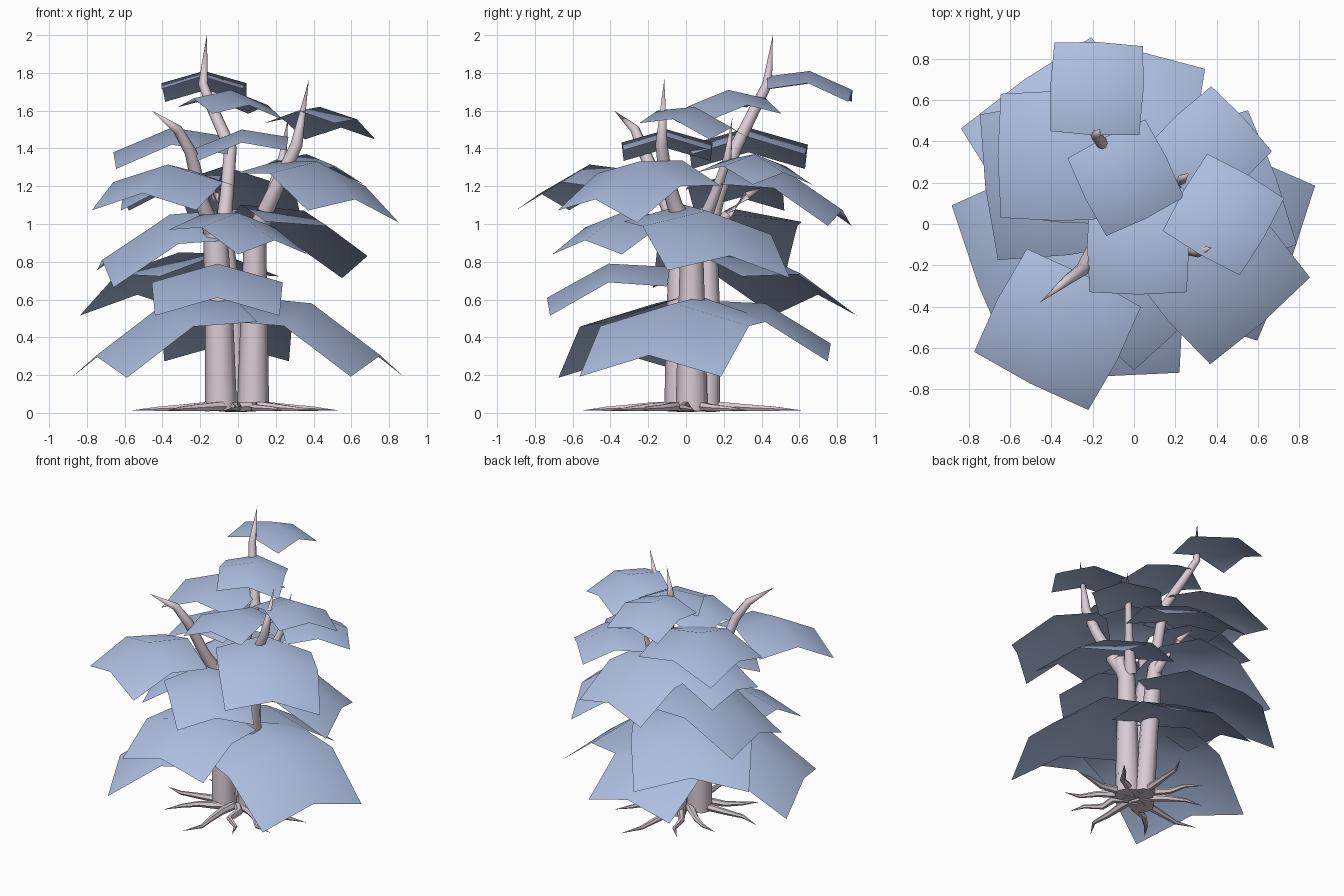
import bpy, bmesh, math, random
from mathutils import Vector

cube = bpy.data.objects.get("Cube")
if cube:
    bpy.data.objects.remove(cube, do_unlink=True)


def material(name, rgb):
    m = bpy.data.materials.new(name)
    m.use_nodes = True
    m.diffuse_color = (*rgb, 1)
    bsdf = next(n for n in m.node_tree.nodes if n.type == 'BSDF_PRINCIPLED')
    bsdf.inputs["Base Color"].default_value = (*rgb, 1)
    bsdf.inputs["Roughness"].default_value = 0.9
    return m


LEAF = material("pale_blue_foliage", (0.42, 0.52, 0.75))
BARK = material("pale_pink_bark", (0.70, 0.60, 0.66))


def finish(bm, name, mat, angle):
    me = bpy.data.meshes.new(name)
    bm.to_mesh(me)
    bm.free()
    me.materials.append(mat)
    ob = bpy.data.objects.new(name, me)
    bpy.context.scene.collection.objects.link(ob)
    bpy.ops.object.select_all(action='DESELECT')
    ob.select_set(True)
    bpy.context.view_layer.objects.active = ob
    bpy.ops.object.shade_smooth_by_angle(angle=math.radians(angle))
    return ob


def canopy_sheet(name, x, y, z, hu, hv, azimuth, tilt, side=0.0):
    """Domed 3x3 square sheet that drops by `tilt` towards its azimuth."""
    a = math.radians(azimuth)
    out = Vector((math.cos(a), math.sin(a), 0))
    across = Vector((-out.y, out.x, 0))
    bm = bmesh.new()
    grid = []
    for i in (-1, 0, 1):
        row = []
        for j in (-1, 0, 1):
            bulge = 1.05 if i * j == 0 else 1.0
            u, v = i * hu * bulge, j * hv * bulge
            drop = 0.3 * hv * (i * i + j * j)
            p = Vector((x, y, z - drop - tilt * u + side * v)) + out * u + across * v
            row.append(bm.verts.new(p))
        grid.append(row)
    for i in range(2):
        for j in range(2):
            bm.faces.new((grid[i][j], grid[i + 1][j], grid[i + 1][j + 1], grid[i][j + 1]))
    return finish(bm, name, LEAF, 60)


def limb(name, path, sides=8):
    """Tapered tube through (x, y, z, radius) points; radius 0 makes a tip."""
    pts = [Vector(p[:3]) for p in path]
    bm = bmesh.new()
    rings = []
    for k, p in enumerate(pts):
        t = (pts[min(k + 1, len(pts) - 1)] - pts[max(k - 1, 0)]).normalized()
        ref = Vector((0, 1, 0)) if abs(t.z) > 0.6 else Vector((0, 0, 1))
        a = t.cross(ref).normalized()
        b = t.cross(a)
        r = path[k][3]
        if r == 0:
            rings.append([bm.verts.new(p)])
            continue
        rings.append([bm.verts.new(p + a * r * math.cos(2 * math.pi * s / sides)
                                   + b * r * math.sin(2 * math.pi * s / sides))
                      for s in range(sides)])
    for lo, hi in zip(rings, rings[1:]):
        for s in range(sides):
            n = (s + 1) % sides
            if len(hi) == 1:
                bm.faces.new((lo[s], lo[n], hi[0]))
            else:
                bm.faces.new((lo[s], lo[n], hi[n], hi[s]))
    bm.faces.new(rings[0])
    if len(rings[-1]) > 1:
        bm.faces.new(rings[-1])
    bmesh.ops.recalc_face_normals(bm, faces=bm.faces)
    return finish(bm, name, BARK, 50)


# Canopy sheets: x, y, z, half length, half width, azimuth, tilt, side tilt
SHEETS = [
    # lowest tier
    ("low_right", 0.39, -0.06, 0.58, 0.37, 0.40, -20.5, 0.40),
    ("low_left", -0.39, -0.16, 0.58, 0.37, 0.41, 201, 0.40),
    ("low_back", -0.06, 0.42, 0.58, 0.33, 0.33, 90, 0.33),
    # second tier
    ("second_front", -0.11, -0.41, 0.79, 0.31, 0.33, 270, 0.25),
    ("second_back", -0.31, 0.38, 0.85, 0.37, 0.385, 125, 0.28),
    # third tier
    ("third_front", 0.0, -0.34, 1.06, 0.26, 0.26, -45, 0.25),
    ("third_left", -0.36, 0.22, 1.05, 0.345, 0.355, 187, 0.37, -0.13),
    ("third_right", 0.35, 0.11, 1.07, 0.34, 0.345, 20, 0.38, -0.06),
    # fourth tier
    ("fourth_front_left", -0.37, -0.51, 1.315, 0.28, 0.31, 243, 0.20),
    ("fourth_front_right", 0.42, -0.25, 1.33, 0.29, 0.32, -49, 0.34, -0.1),
    ("fourth_back", -0.01, 0.53, 1.28, 0.29, 0.30, 78, 0.38),
    ("fourth_left", -0.35, 0.26, 1.27, 0.25, 0.24, 175, 0.22),
    # upper tier
    ("upper_left", -0.35, 0.33, 1.51, 0.295, 0.30, 180, 0.13),
    ("upper_front", 0.02, -0.10, 1.50, 0.235, 0.23, 180, 0.12),
    ("upper_back_right", 0.363, 0.363, 1.37, 0.215, 0.215, 43, 0.15),
    # crown
    ("crown_right", 0.433, 0.046, 1.62, 0.215, 0.215, 60, 0.20),
    ("crown_middle", -0.04, 0.224, 1.71, 0.21, 0.21, 26.5, 0.08, 0.08),
    ("crown_back", -0.18, 0.655, 1.81, 0.215, 0.215, 87.5, 0.16),
]
for s in SHEETS:
    canopy_sheet(s[0] + "_leaf_sheet", *s[1:])

# Trunks
limb("left_trunk", [(-0.09, -0.03, 0.01, 0.085), (-0.10, -0.03, 0.5, 0.075),
                    (-0.12, -0.02, 0.95, 0.065), (-0.15, -0.05, 1.05, 0.04)])
limb("right_trunk", [(0.08, 0.03, 0.01, 0.085), (0.085, 0.03, 0.5, 0.072),
                     (0.09, 0.03, 0.9, 0.06), (0.13, 0.0, 1.05, 0.045)])
limb("back_trunk", [(0.0, 0.11, 0.01, 0.07), (-0.03, 0.12, 0.5, 0.062),
                    (-0.08, 0.11, 0.92, 0.055), (-0.07, 0.14, 1.05, 0.042)])

# Branches ending in pointed tips
BRANCHES = [
    ("front_left", [(-0.13, -0.03, 0.95, 0.05), (-0.19, -0.11, 1.12, 0.036),
                    (-0.25, -0.22, 1.38, 0.033), (-0.32, -0.27, 1.50, 0.026),
                    (-0.455, -0.38, 1.60, 0)]),
    ("tallest", [(-0.08, 0.12, 0.95, 0.045), (-0.06, 0.17, 1.15, 0.036),
                 (-0.04, 0.26, 1.40, 0.034), (-0.13, 0.36, 1.60, 0.03),
                 (-0.185, 0.43, 1.74, 0.026), (-0.165, 0.46, 2.0, 0)]),
    ("right", [(0.10, 0.02, 0.95, 0.055), (0.16, -0.06, 1.10, 0.042),
               (0.24, -0.11, 1.27, 0.036), (0.31, -0.13, 1.42, 0.032),
               (0.375, -0.115, 1.765, 0)]),
    ("back_right", [(0.08, 0.06, 0.93, 0.045), (0.17, 0.15, 1.15, 0.028),
                    (0.235, 0.22, 1.35, 0.022), (0.265, 0.245, 1.56, 0)]),
    ("back", [(-0.07, 0.12, 0.95, 0.04), (-0.09, 0.22, 1.05, 0.026),
              (-0.12, 0.32, 1.15, 0.022), (-0.16, 0.42, 1.20, 0)]),
]
for name, path in BRANCHES:
    limb(name + "_branch", path)

# Roots: wavy spikes spread over the ground
random.seed(4)
ROOTS = [(5, 0.53), (42, 0.48), (80, 0.62), (118, 0.50), (150, 0.46),
         (182, 0.56), (222, 0.50), (262, 0.55), (300, 0.46), (332, 0.48)]
for i, (deg, length) in enumerate(ROOTS):
    path = []
    for f, z, r in ((0.08, 0.03, 0.028), (0.3, 0.035, 0.026), (0.52, 0.028, 0.02),
                    (0.76, 0.022, 0.013), (1.0, 0.014, 0)):
        bend = random.uniform(-11, 11) if 0.2 < f < 0.9 else 0
        a = math.radians(deg + bend)
        path.append((length * f * math.cos(a), length * f * math.sin(a), z, r))
    limb("root_%d" % (i + 1), path, 6)
